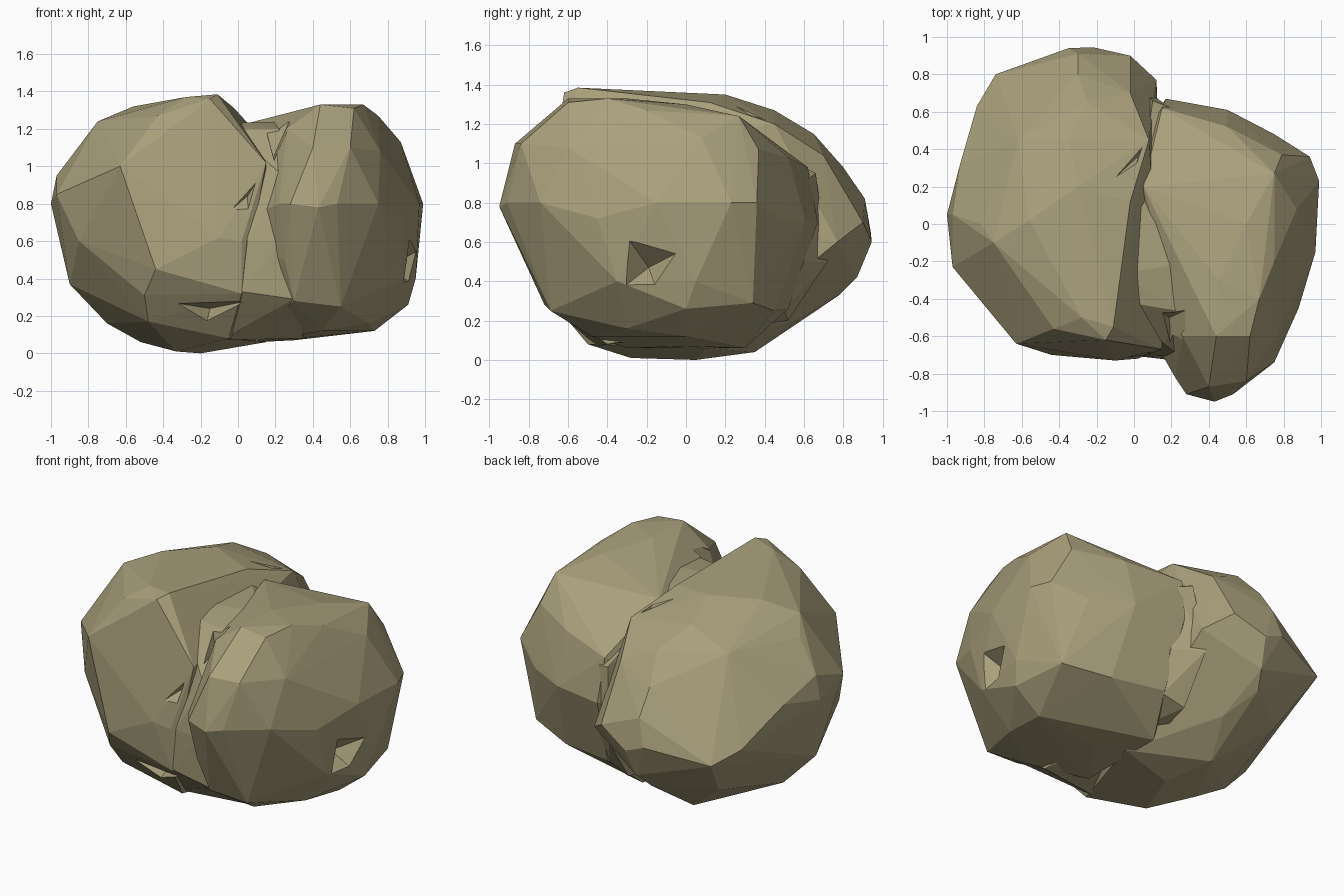
import bpy, bmesh

stone = bpy.data.materials.new("stone")
stone.diffuse_color = (0.40, 0.35, 0.20, 1)


def hull(name, points):
    """Flat-faced convex chunk wrapped around a few corner points."""
    bm = bmesh.new()
    for p in points:
        bm.verts.new(p)
    res = bmesh.ops.convex_hull(bm, input=bm.verts)
    loose = {g for g in res["geom_interior"] + res["geom_unused"]
             if isinstance(g, bmesh.types.BMVert)}
    bmesh.ops.delete(bm, geom=list(loose), context='VERTS')
    bmesh.ops.recalc_face_normals(bm, faces=bm.faces)
    me = bpy.data.meshes.new(name)
    bm.to_mesh(me)
    bm.free()
    me.materials.append(stone)
    ob = bpy.data.objects.new(name, me)
    bpy.context.collection.objects.link(ob)
    return ob


def combine(target, other, operation):
    """Apply a boolean and drop the helper."""
    mod = target.modifiers.new(operation, 'BOOLEAN')
    mod.operation, mod.object, mod.solver = operation, other, 'EXACT'
    graph = bpy.context.evaluated_depsgraph_get()
    me = bpy.data.meshes.new_from_object(target.evaluated_get(graph))
    target.modifiers.clear()
    target.data = me
    bpy.data.objects.remove(other)


# Left lobe: larger, reaches furthest back
rock = hull("boulder", [
    # crown
    (-.11, -.55, 1.385), (-.15, -.62, 1.36), (-.28, -.5, 1.37), (-.56, .02, 1.32),
    (-.3, .2, 1.35), (-.02, .12, 1.31), (-.35, .45, 1.27), (.08, .45, 1.2),
    (-.25, .65, 1.15), (-.02, .7, 1.04), (-.3, .8, .98), (-.62, .45, 1.15),
    (-.75, -.1, 1.24), (-.82, .0, 1.14), (-.43, -.56, 1.27),
    # front face
    (-.63, -.64, 1.0), (-.44, -.7, .45), (-.1, -.73, .62), (.02, -.72, .6),
    (.15, -.67, 1.02), (.02, -.7, .32), (-.5, -.6, .31),
    # left side and back
    (-1, .05, .8), (-.97, -.23, .85), (-.85, -.36, .6), (-.9, -.05, .37),
    (-.97, .05, .95), (-.93, .32, .85), (-.88, .48, .7), (-.84, .63, .65),
    (-.74, .8, .58), (-.35, .94, .65), (-.22, .945, .6), (-.02, .9, .7),
    (.12, .77, .6), (-.3, .91, .82), (-.25, .87, .42),
    # underside
    (-.2, .05, 0), (-.33, -.28, .01), (-.52, -.05, .06), (-.7, 0, .16),
    (-.48, -.5, .17), (-.05, -.5, .08), (-.3, .35, .04), (-.2, .58, .21),
    (-.3, .78, .33), (-.62, .55, .3), (.15, .1, .06)])

# Right lobe: leans forward past the left one
right_lobe = hull("right_lobe", [
    # front nose
    (.43, -.95, .78), (.28, -.91, .8), (.53, -.91, .8), (.75, -.74, .8),
    (.4, -.87, 1.1), (.6, -.84, 1.1), (.22, -.82, .8), (.25, -.78, .5),
    (.3, -.72, .28), (.55, -.69, .25),
    # crown
    (.44, -.6, 1.33), (.62, -.6, 1.31), (.26, -.6, 1.2), (.67, -.4, 1.33),
    (.45, -.3, 1.33), (.3, -.05, 1.28), (.6, 0, 1.3), (.05, .2, 1.23),
    (.75, .27, 1.24), (.15, .62, .98), (.5, .52, 1.03), (.87, .08, 1.13),
    (.79, .37, 1.07), (.75, -.2, 1.27), (.76, -.6, 1.08),
    # right side and back
    (.99, .23, .8), (.94, .36, .8), (.97, -.15, .8), (.88, -.45, .72),
    (.95, .05, .4), (.91, 0, .26), (.88, -.35, .4), (.75, .48, .7),
    (.5, .61, .7), (.17, .67, .7),
    # underside
    (.73, 0, .12), (.3, 0, .07), (.45, -.48, .12), (.7, -.3, .16), (.2, .52, .26),
    (.55, .45, .25), (.84, .34, .29), (.1, .3, .06), (.1, -.3, .06),
    # root buried in the left lobe
    (-.25, 0, .6)])
combine(rock, right_lobe, 'UNION')

# Stone filling the cleft between the lobes
saddle = hull("saddle", [
    (-.08, -.27, 1.23), (.03, .1, 1.23), (.3, -.2, 1.24), (-.03, -.42, 1.2),
    (.27, -.47, 1.2), (.16, -.64, 1.02), (.24, -.7, .95), (.22, -.73, .6),
    (.05, -.71, .6), (.02, -.7, .33), (.3, -.715, .29), (-.1, -.45, .07),
    (.35, -.4, .08), (.1, .66, .95), (.2, .62, .92), (.05, .72, .5),
    (.22, .6, .5), (.05, .52, .2), (.2, .5, .25)])
combine(rock, saddle, 'UNION')

# Chips and cracks
chips = {
    "side_chip": [(1.1, -.44, .82), (1.0, -.46, .26), (1.12, -.1, .22),
                  (1.12, .1, .62), (.8, -.19, .47)],
    "base_chip": [(-.6, -.85, .31), (.2, -.85, .31), (-.2, -.8, .02),
                  (-.15, -.45, .24)],
    "front_crack": [(-.14, -.8, .68), (.2, -.8, 1.08), (.06, -.8, .66),
                    (.05, -.64, .84)],
    "saddle_notch": [(.12, -.45, 1.3), (.3, -.45, 1.3), (.2, -.85, 1.0),
                     (.19, -.5, 1.05)],
    "top_crack": [(-.26, .1, 1.42), (.14, .62, 1.3), (.0, .2, 1.42), (.02, .36, 1.2)],
}
for name, pts in chips.items():
    combine(rock, hull(name, pts), 'DIFFERENCE')
